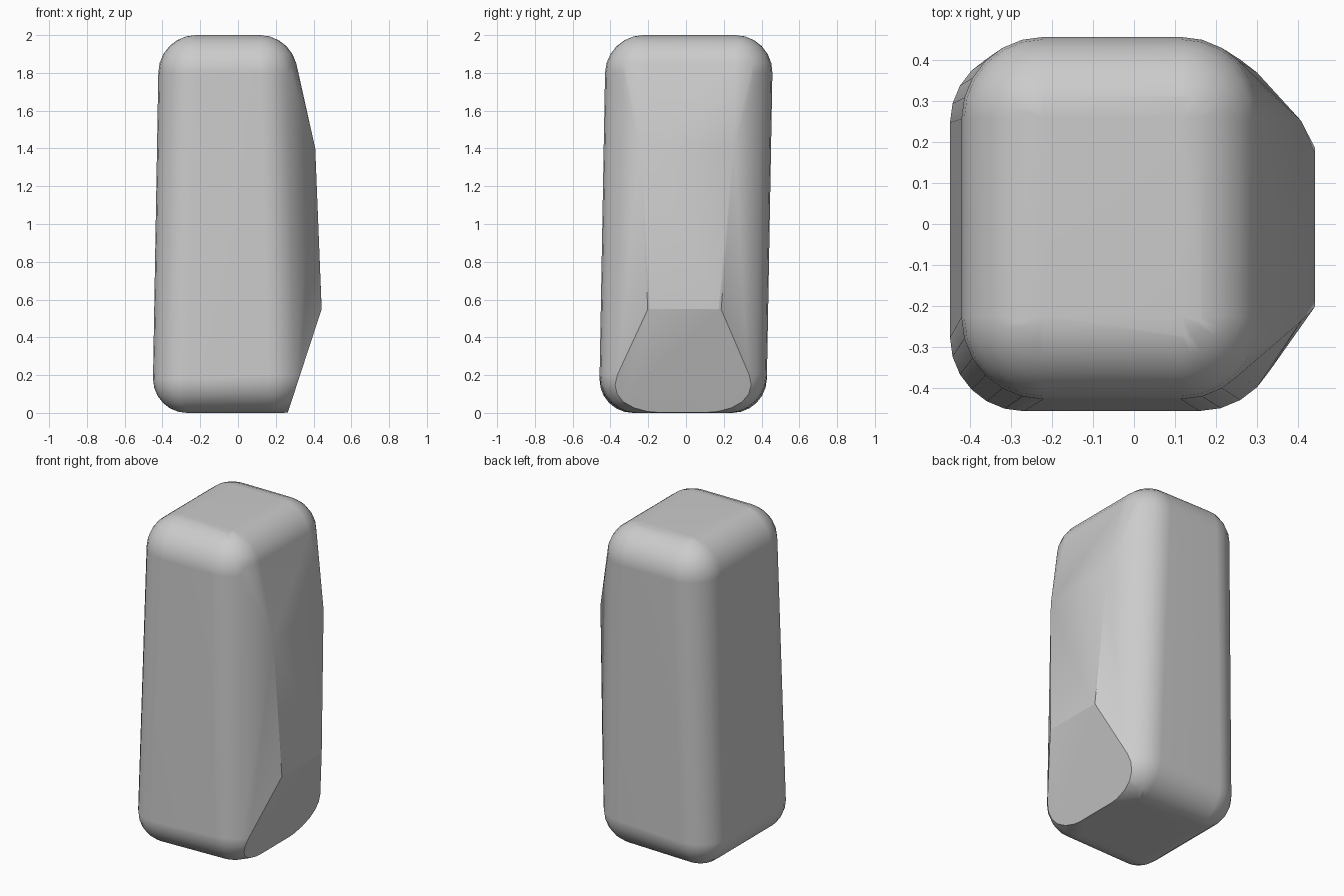
import bpy, bmesh
from math import radians
from mathutils import Vector, Matrix

cube = bpy.data.objects.get("Cube")
if cube:
    bpy.data.objects.remove(cube, do_unlink=True)

mat = bpy.data.materials.new("plain_grey")
mat.use_nodes = True
grey = (0.6, 0.6, 0.6, 1)
mat.diffuse_color = grey
mat.node_tree.nodes["Principled BSDF"].inputs["Base Color"].default_value = grey

bm = bmesh.new()


def corner_ball(x, y, z, r):
    """Sphere that rounds one corner of the body."""
    bmesh.ops.create_uvsphere(bm, u_segments=24, v_segments=12, radius=r,
                              matrix=Matrix.Translation((x, y, z)))


for side in (-1, 1):
    # rounded corners: back edge, front edge and the lower nose
    corner_ball(-0.27, side * 0.263, 0.18, 0.18)
    corner_ball(-0.222, side * 0.243, 1.8, 0.2)
    corner_ball(0.16, side * 0.243, 0.2, 0.2)
    corner_ball(0.24, side * 0.13, 0.2, 0.2)
    corner_ball(0.115, side * 0.243, 1.8, 0.2)
    # crisp ridge along the raised side
    for x, y, z in ((0.452, 0.18, 0.3), (0.443, 0.18, 0.55), (0.409, 0.245, 1.4)):
        bm.verts.new((x, side * y, z))

# wrap everything in one convex skin
bmesh.ops.delete(bm, geom=bm.faces[:], context='FACES_ONLY')
hull = bmesh.ops.convex_hull(bm, input=bm.verts[:])
junk = set(hull["geom_interior"]) | set(hull["geom_unused"])
bmesh.ops.delete(bm, geom=[v for v in junk if isinstance(v, bmesh.types.BMVert)],
                 context='VERTS')
bmesh.ops.delete(bm, geom=[e for e in bm.edges if not e.link_faces], context='EDGES')
bmesh.ops.delete(bm, geom=[v for v in bm.verts if not v.link_faces], context='VERTS')

# slanted cut under the raised side
cut = bmesh.ops.bisect_plane(bm, geom=bm.verts[:] + bm.edges[:] + bm.faces[:],
                             plane_co=(0.443, 0, 0.55), plane_no=(0.55, 0, -0.18),
                             clear_outer=True)
rim = [e for e in cut["geom_cut"] if isinstance(e, bmesh.types.BMEdge)]
bmesh.ops.contextual_create(bm, geom=rim)

# merge flat areas, then lean the body slightly backward
bmesh.ops.dissolve_limit(bm, angle_limit=radians(1), verts=bm.verts[:], edges=bm.edges[:])
for v in bm.verts:
    v.co.y += 0.018 * (v.co.z - 1)
bmesh.ops.recalc_face_normals(bm, faces=bm.faces[:])

mesh = bpy.data.meshes.new("body")
bm.to_mesh(mesh)
bm.free()
mesh.materials.append(mat)
body = bpy.data.objects.new("body", mesh)
bpy.context.collection.objects.link(body)

bpy.ops.object.select_all(action='DESELECT')
body.select_set(True)
bpy.context.view_layer.objects.active = body
bpy.ops.object.shade_smooth_by_angle(angle=radians(30))
normals = body.modifiers.new("even_shading", 'WEIGHTED_NORMAL')
normals.keep_sharp = True
